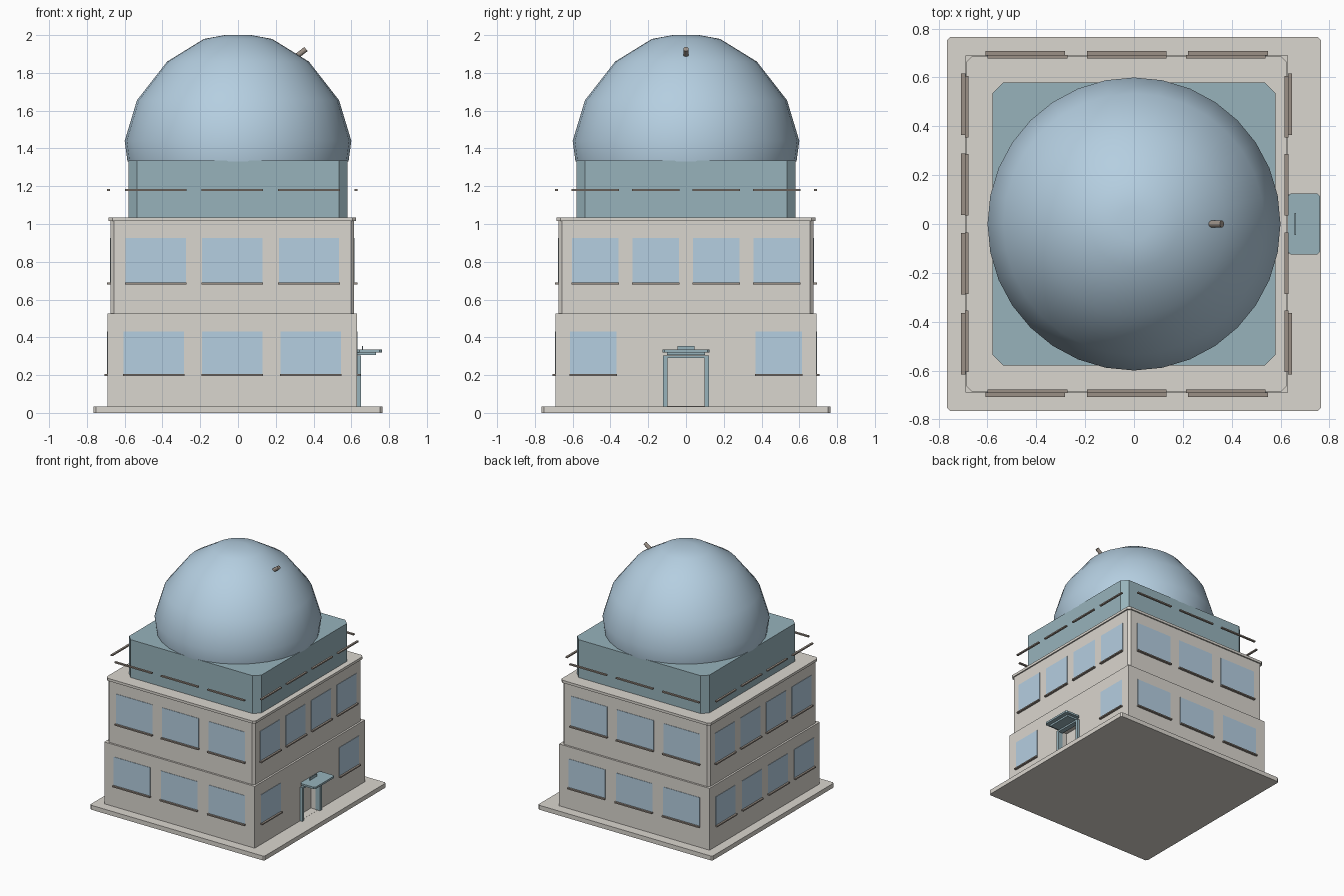
import bpy, bmesh, math
from mathutils import Vector, Matrix

cube = bpy.data.objects.get("Cube")
if cube:
    bpy.data.objects.remove(cube, do_unlink=True)


def material(name, r, g, b):
    m = bpy.data.materials.new(name)
    m.use_nodes = True
    m.diffuse_color = (r, g, b, 1)
    m.node_tree.nodes["Principled BSDF"].inputs["Base Color"].default_value = (r, g, b, 1)
    return m


STONE = material("warm_stone", 0.70, 0.67, 0.62)
TEAL = material("grey_teal", 0.31, 0.45, 0.50)
BLUE = material("pale_blue", 0.46, 0.62, 0.75)
BRONZE = material("dull_bronze", 0.33, 0.28, 0.24)


def finish(name, bm, mat):
    bmesh.ops.recalc_face_normals(bm, faces=bm.faces)
    mesh = bpy.data.meshes.new(name)
    bm.to_mesh(mesh)
    bm.free()
    mesh.materials.append(mat)
    ob = bpy.data.objects.new(name, mesh)
    bpy.context.collection.objects.link(ob)
    return ob


def block(name, mat, x, y, z, chamfer=0):
    """Box between (min, max) pairs, with optional chamfered upright edges."""
    bm = bmesh.new()
    bmesh.ops.create_cube(bm, size=1)
    for v in bm.verts:
        v.co = Vector(r[0] if c < 0 else r[1] for c, r in zip(v.co, (x, y, z)))
    if chamfer:
        upright = [e for e in bm.edges
                   if abs(e.verts[0].co.z - e.verts[1].co.z) > 0.001]
        bmesh.ops.bevel(bm, geom=upright, offset=chamfer, offset_type='OFFSET',
                        segments=1, affect='EDGES')
    return finish(name, bm, mat)


def around(c, half):
    return (c - half, c + half)


MID = -0.03  # the storeys sit slightly off centre on the plinth

# Plinth and storeys
block("plinth", STONE, around(0, 0.765), around(0, 0.765), (0, 0.035), 0.012)
lower = block("lower_storey", STONE, around(MID, 0.66), around(0, 0.69), (0.03, 0.525))
block("upper_storey", STONE, around(MID, 0.645), around(0, 0.675), (0.52, 1.02), 0.018)
block("cornice", STONE, around(MID, 0.655), around(0, 0.685), (1.015, 1.035), 0.02)
block("dome_base", TEAL, around(0, 0.58), around(0, 0.58), (1.03, 1.335), 0.045)

# Door recess
cutter = block("door_cutter", STONE, (0.57, 0.7), around(0, 0.1), (0.036, 0.30))
cutter.hide_render = True
cut = lower.modifiers.new("door_recess", 'BOOLEAN')
cut.object = cutter
cut.operation = 'DIFFERENCE'
cut.solver = 'EXACT'
bpy.context.view_layer.objects.active = lower
bpy.ops.object.modifier_apply(modifier=cut.name)
bpy.data.objects.remove(cutter, do_unlink=True)


def strip(name, mat, side, wall, centre, half, depth, z):
    """Plate on a wall: side is '+x', '-x', '+y' or '-y', depth a (near, far) pair."""
    sign = 1 if side[0] == "+" else -1
    base = MID if side[1] == "x" else 0
    out = sorted(base + sign * (wall + d) for d in depth)
    along = around(centre, half)
    xy = (out, along) if side[1] == "x" else (along, out)
    return block(name, mat, *xy, z)


# Windows, sills and floating rails on all four sides
def window_row(level, half_x, half_y, spread, sill_z, head_z, rail_z=None):
    for side in ("-y", "+y", "+x", "-x"):
        if side[1] == "y":
            wall, half = half_y, 0.16
            centres = [MID + k * spread[0] for k in (-1, 0, 1)]
        else:
            wall, half = half_x, 0.123
            centres = [k * spread[1] for k in (-1.5, -0.5, 0.5, 1.5)]
            if level == "lower" and side == "+x":
                centres = [centres[0], centres[-1]]
        for c in centres:
            strip(level + "_window", BLUE, side, wall, c, half, (-0.003, 0.003),
                  (sill_z, head_z))
            strip(level + "_sill", BRONZE, side, wall, c, half + 0.003, (0, 0.018),
                  around(sill_z, 0.005))
            if rail_z:
                strip("roof_rail", BRONZE, side, wall, c, half + 0.003, (0.002, 0.018),
                      around(rail_z, 0.005))


window_row("lower", 0.66, 0.69, (0.415, 0.327), 0.20, 0.43)
window_row("upper", 0.645, 0.675, (0.406, 0.32), 0.685, 0.925, 1.18)

# Entrance porch
for y, side in ((-0.11, "right"), (0.11, "left")):
    block("door_post_" + side, TEAL, (0.61, 0.65), around(y, 0.011), (0.035, 0.30))
block("door_lintel", TEAL, (0.61, 0.65), around(0, 0.121), (0.29, 0.303))
block("canopy_bracket", TEAL, (0.63, 0.73), around(0, 0.10), (0.306, 0.322))
block("canopy", TEAL, (0.63, 0.762), around(0, 0.125), (0.32, 0.335), 0.012)
block("canopy_plate", TEAL, around(0.66, 0.003), around(0, 0.045), (0.335, 0.355))

# Dome, turned from a profile
profile = [(0, 2.0), (0.07, 2.0), (0.18, 1.98), (0.375, 1.86),
           (0.535, 1.655), (0.6, 1.44), (0.585, 1.33)]
bm = bmesh.new()
verts = [bm.verts.new((r, 0, z)) for r, z in profile]
edges = [bm.edges.new(pair) for pair in zip(verts, verts[1:])]
bmesh.ops.spin(bm, geom=verts + edges, cent=(0, 0, 0), axis=(0, 0, 1),
               angle=math.tau, steps=32)
bmesh.ops.remove_doubles(bm, verts=bm.verts, dist=0.0005)
dome = finish("dome", bm, BLUE)
for p in dome.data.polygons:
    p.use_smooth = True

# Telescope tube poking through the dome
start, end = Vector((0.24, 0, 1.835)), Vector((0.36, 0, 1.926))
bm = bmesh.new()
turn = (end - start).to_track_quat('Z', 'Y').to_matrix().to_4x4()
bmesh.ops.create_cone(bm, cap_ends=True, segments=12, radius1=0.014, radius2=0.014,
                      depth=(end - start).length,
                      matrix=Matrix.Translation((start + end) / 2) @ turn)
finish("telescope", bm, BRONZE)
